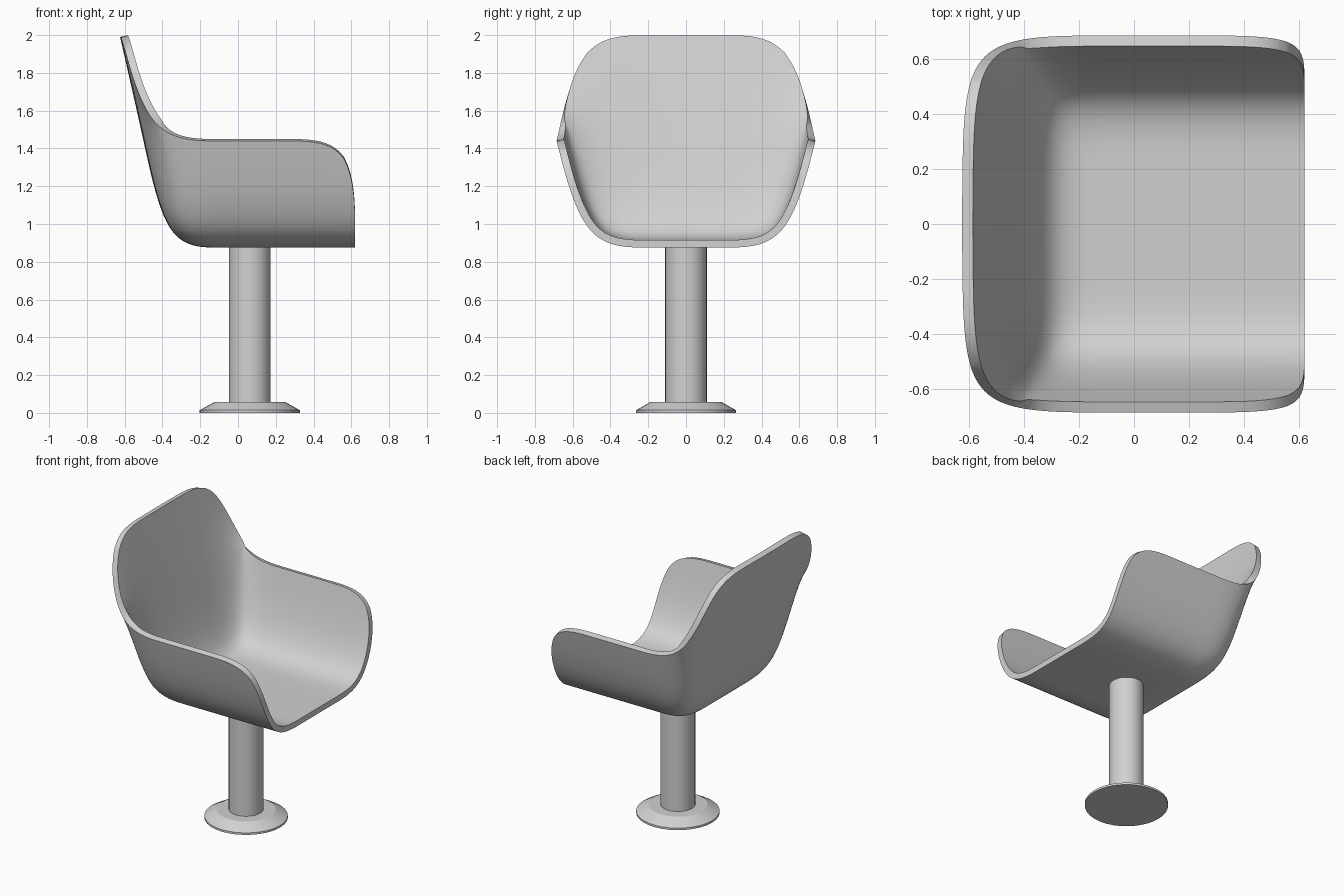
import bpy, bmesh, math

if "Cube" in bpy.data.objects:
    bpy.data.objects.remove(bpy.data.objects["Cube"])

grey = bpy.data.materials.new("light_grey")
grey.diffuse_color = (0.64, 0.64, 0.64, 1)
grey.use_nodes = True
grey.node_tree.nodes["Principled BSDF"].inputs["Base Color"].default_value = grey.diffuse_color


def add_object(name, bm):
    mesh = bpy.data.meshes.new(name)
    bm.to_mesh(mesh)
    bm.free()
    mesh.materials.append(grey)
    obj = bpy.data.objects.new(name, mesh)
    bpy.context.collection.objects.link(obj)
    bpy.context.view_layer.objects.active = obj
    bpy.ops.object.select_all(action='DESELECT')
    obj.select_set(True)
    return obj


def quad_strip(bm, a, b):
    for i in range(len(a) - 1):
        bm.faces.new((a[i], a[i + 1], b[i + 1], b[i]))


# Bucket seat: folded cage of seat floor, two arms and backrest
def seat_shell():
    bm = bmesh.new()
    floor_x = (-0.38, -0.10, 0.25, 0.62)
    arm_x = (-0.47, -0.10, 0.25, 0.62)
    floor_y = (-0.54, -0.20, 0.20, 0.54)
    floor = [[bm.verts.new((x, y, 0.875)) for x in floor_x] for y in floor_y]
    for a, b in zip(floor, floor[1:]):
        quad_strip(bm, a, b)
    arms = [[bm.verts.new((x, s * 0.685, 1.44)) for x in arm_x] for s in (-1, 1)]
    quad_strip(bm, floor[0], arms[0])
    quad_strip(bm, floor[3], arms[1])
    # Backrest rises from the floor's rear edge, sharing the arms' rear corners
    low = [row[0] for row in floor]
    mid = [arms[0][0], bm.verts.new((-0.50, -0.2, 1.44)),
           bm.verts.new((-0.50, 0.2, 1.44)), arms[1][0]]
    top = [bm.verts.new((-0.625 if abs(y) < 0.3 else -0.615, y, 1.99))
           for y in (-0.56, -0.2, 0.2, 0.56)]
    quad_strip(bm, low, mid)
    quad_strip(bm, mid, top)
    # Outside faces point away from the sitter
    bmesh.ops.recalc_face_normals(bm, faces=bm.faces[:])
    bm.faces.ensure_lookup_table()
    bm.normal_update()
    if bm.faces[4].normal.z > 0:
        bmesh.ops.reverse_faces(bm, faces=bm.faces[:])
    obj = add_object("seat_shell", bm)
    sub = obj.modifiers.new("smooth_form", 'SUBSURF')
    sub.levels = sub.render_levels = 4
    sub.boundary_smooth = 'ALL'
    wall = obj.modifiers.new("wall_thickness", 'SOLIDIFY')
    wall.thickness = 0.04
    wall.offset = -1
    for m in ("smooth_form", "wall_thickness"):
        bpy.ops.object.modifier_apply(modifier=m)
    bpy.ops.object.shade_smooth_by_angle(angle=math.radians(40))


# Round parts spun from a (radius, height) profile
def turned(name, profile, segments, cx=0.0625):
    bm = bmesh.new()
    rings = []
    for r, z in profile:
        rings.append([bm.verts.new((cx + r * math.cos(2 * math.pi * k / segments),
                                    r * math.sin(2 * math.pi * k / segments), z))
                      for k in range(segments)])
    for a, b in zip(rings, rings[1:]):
        quad_strip(bm, a + a[:1], b + b[:1])
    bm.faces.new(rings[0][::-1])
    bm.faces.new(rings[-1])
    bmesh.ops.recalc_face_normals(bm, faces=bm.faces[:])
    add_object(name, bm)
    bpy.ops.object.shade_smooth_by_angle(angle=math.radians(25))


seat_shell()
turned("column", [(0.11, 0.03), (0.11, 0.89)], 32)
turned("floor_base", [(0.265, 0.0), (0.265, 0.014), (0.187, 0.058)], 32)
